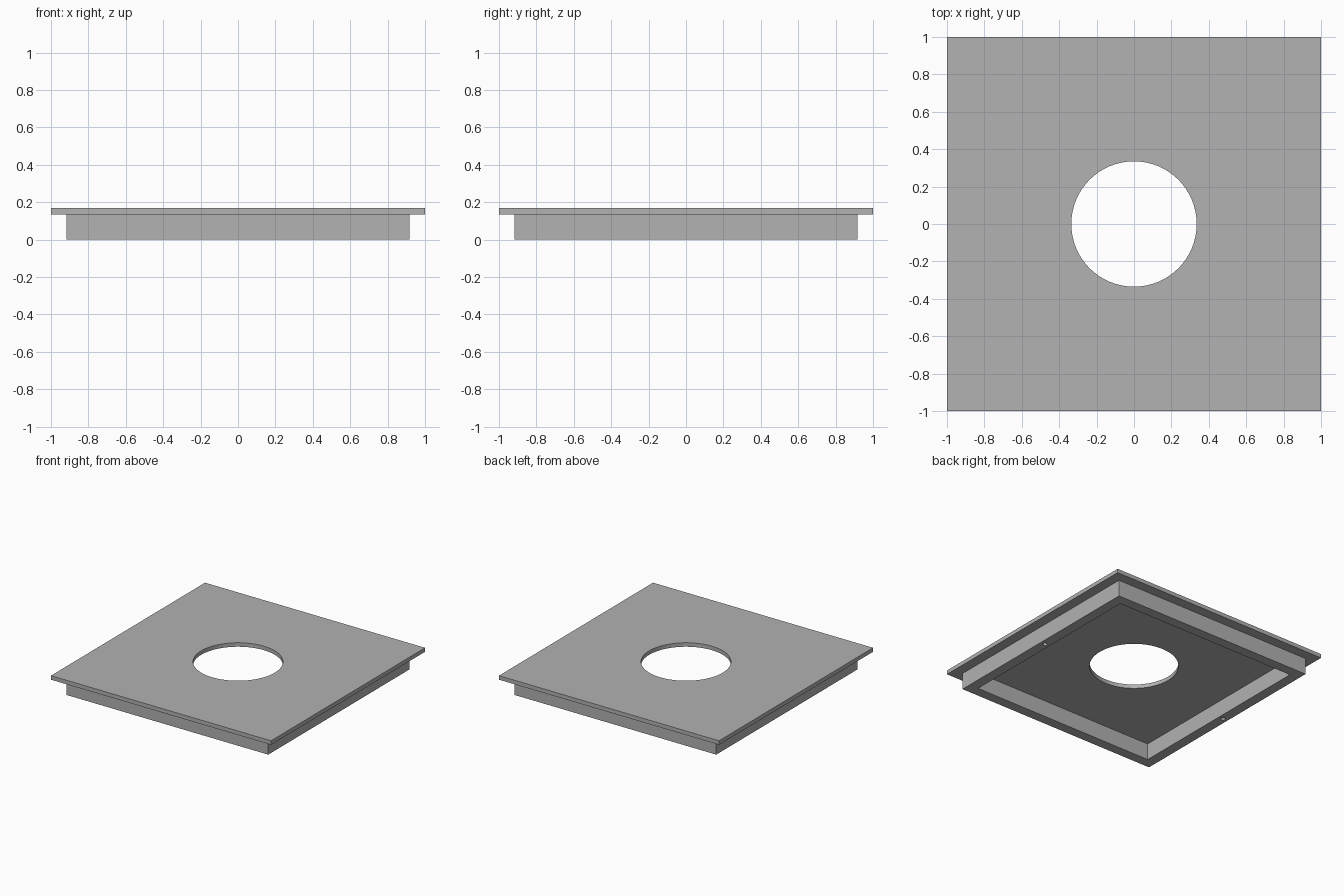
import bpy
import math

default = bpy.data.objects.get("Cube")
if default:
    bpy.data.objects.remove(default, do_unlink=True)

# Sizes
PLATE_HALF, PLATE_LOW, PLATE_TOP = 1.0, 0.135, 0.168
RIM_OUTER, RIM_INNER = 0.917, 0.833
OPENING_RADIUS = 0.335
PIN_RADIUS, PIN_DEPTH = 0.017, 0.1

grey = bpy.data.materials.new("plain grey")
grey.use_nodes = True
colour = (0.445, 0.445, 0.445, 1)
grey.diffuse_color = colour
grey.node_tree.nodes["Principled BSDF"].inputs["Base Color"].default_value = colour


def box(name, half, low, high):
    bpy.ops.mesh.primitive_cube_add(size=1, location=(0, 0, (low + high) / 2))
    obj = bpy.context.object
    obj.name = name
    obj.scale = (2 * half, 2 * half, high - low)
    bpy.ops.object.transform_apply(location=True, rotation=True, scale=True)
    obj.data.materials.append(grey)
    return obj


def cylinder(name, radius, x, low, high, sides):
    bpy.ops.mesh.primitive_cylinder_add(
        vertices=sides, radius=radius, depth=high - low, location=(x, 0, (low + high) / 2))
    obj = bpy.context.object
    obj.name = name
    obj.data.materials.append(grey)
    return obj


def cut(target, cutter):
    cutter.hide_render = True
    mod = target.modifiers.new("cut", 'BOOLEAN')
    mod.operation = 'DIFFERENCE'
    mod.solver = 'EXACT'
    mod.object = cutter
    bpy.context.view_layer.objects.active = target
    bpy.ops.object.modifier_apply(modifier=mod.name)
    bpy.data.objects.remove(cutter, do_unlink=True)


# Square cover plate with a round opening
plate = box("cover_plate", PLATE_HALF, PLATE_LOW, PLATE_TOP)
cut(plate, cylinder("opening_cutter", OPENING_RADIUS, 0, 0, 0.4, 96))

# Square rim hanging below the plate
rim = box("lower_rim", RIM_OUTER, 0, PLATE_LOW)
cut(rim, box("rim_cutter", RIM_INNER, -0.1, 0.3))

# Blind pin holes in the underside of the two side walls
for side in (-1, 1):
    x = side * (RIM_OUTER + RIM_INNER) / 2
    cut(rim, cylinder("pin_hole_cutter", PIN_RADIUS, x, -0.1, PIN_DEPTH, 32))

# Smooth the round walls, keep the edges sharp
for obj in (plate, rim):
    bpy.ops.object.select_all(action='DESELECT')
    obj.select_set(True)
    bpy.context.view_layer.objects.active = obj
    bpy.ops.object.shade_smooth_by_angle(angle=math.radians(30))
